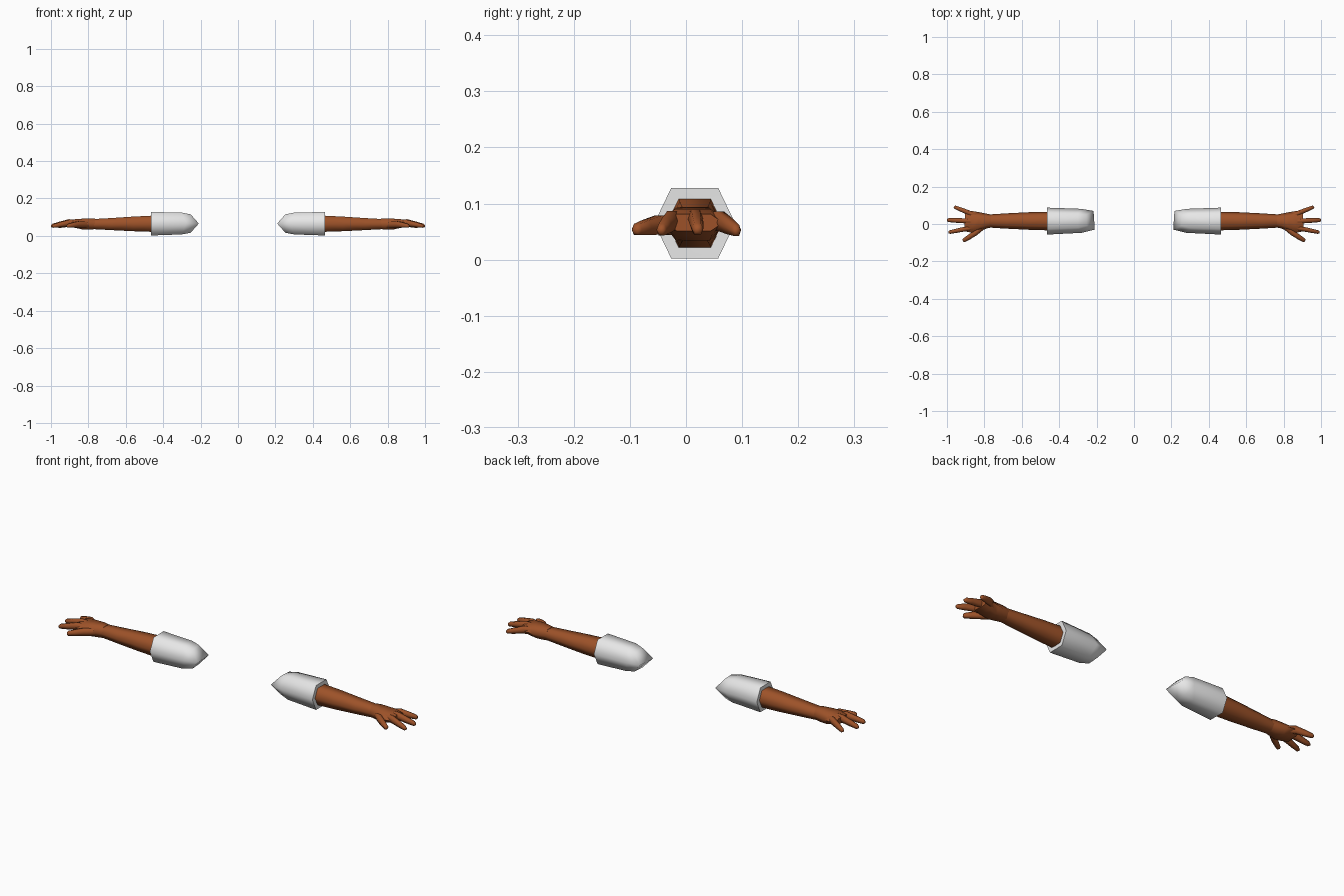
import bpy, math
from mathutils import Vector

if "Cube" in bpy.data.objects:
    bpy.data.objects.remove(bpy.data.objects["Cube"])


def material(name, rgb):
    m = bpy.data.materials.new(name)
    m.diffuse_color = (*rgb, 1)
    m.use_nodes = True
    m.node_tree.nodes["Principled BSDF"].inputs["Base Color"].default_value = m.diffuse_color
    return m


SKIN = material("brown skin", (0.34, 0.085, 0.022))
CLOTH = material("white cloth", (0.8, 0.8, 0.8))
HEX = [(1, 0), (.58, 1), (-.58, 1), (-1, 0), (-.58, -1), (.58, -1)]


def loft(name, rings, mat, lean=None):
    """Hexagonal tube. rings: (x, y, z, half width, half height).
    lean shifts the side corners of a ring along x."""
    verts, faces = [], []
    pts = [Vector(r[:3]) for r in rings]
    for i, (x, y, z, w, h) in enumerate(rings):
        d = pts[min(i + 1, len(pts) - 1)] - pts[max(i - 1, 0)]
        side = Vector((-d.y, d.x, 0))
        side = side.normalized() if side.length > 1e-6 else Vector((0, 1, 0))
        for a, b in HEX:
            p = pts[i] + side * (a * w) + Vector((0, 0, b * h))
            if lean and b == 0:
                p.x += lean[i]
            verts.append(p)
    n = 6
    for i in range(len(rings) - 1):
        for k in range(n):
            a, b = i * n + k, i * n + (k + 1) % n
            faces.append((a, b, b + n, a + n))
    # end caps split along the side corners
    e = (len(rings) - 1) * n
    faces += [(3, 2, 1, 0), (0, 5, 4, 3),
              (e, e + 1, e + 2, e + 3), (e + 3, e + 4, e + 5, e)]
    # the ring order makes normals point inward, so flip them
    faces = [f if i >= 0 else f[::-1] for i, f in enumerate(faces)]
    me = bpy.data.meshes.new(name)
    me.from_pydata(verts, [], faces)
    me.update()
    me.materials.append(mat)
    me.shade_smooth()
    me.set_sharp_from_angle(angle=math.radians(75))
    ob = bpy.data.objects.new(name, me)
    bpy.context.collection.objects.link(ob)
    mod = ob.modifiers.new("mirror", "MIRROR")
    mod.use_axis[0] = True
    mod.use_mirror_merge = False
    return ob


# sleeve: wedge-shaped shoulder end, wide cuff turned in to the arm
loft("sleeve", [
    (.255, .02, .066, .050, .049),
    (.300, .017, .066, .064, .058),
    (.465, .0155, .065, .072, .063),
    (.462, .0155, .065, .050, .044),
], CLOTH, lean=[-.042, -.02, 0, 0])

# forearm
loft("forearm", [
    (.44, .0155, .065, .050, .044),
    (.56, .016, .064, .047, .039),
    (.68, .016, .063, .041, .032),
    (.79, .016, .063, .034, .026),
], SKIN)

# palm
loft("palm", [
    (.765, .016, .064, .035, .028),
    (.790, .016, .064, .040, .030),
    (.830, .012, .063, .052, .029),
    (.870, .012, .066, .058, .023),
    (.905, .014, .066, .052, .015),
], SKIN)


def digit(name, base, knuckle, tip, w):
    b, k, t = Vector(base), Vector(knuckle), Vector(tip)
    loft(name, [(*b, w, .017), (*k, w, .017),
                (*k.lerp(t, .55), w * .9, .0135),
                (*k.lerp(t, .92), w * .75, .010),
                (*t, w * .45, .005)], SKIN)


# fingers and thumb, spread out and drooping to the tips
digit("outer_finger", (.84, .038, .066), (.885, .061, .069), (.962, .092, .051), .0125)
digit("middle_finger", (.85, .014, .070), (.905, .017, .072), (1.0, .021, .053), .0135)
digit("index_finger", (.85, -.018, .067), (.900, -.026, .070), (.992, -.045, .052), .0125)
digit("thumb", (.80, -.008, .060), (.848, -.048, .062), (.914, -.091, .053), .0145)
